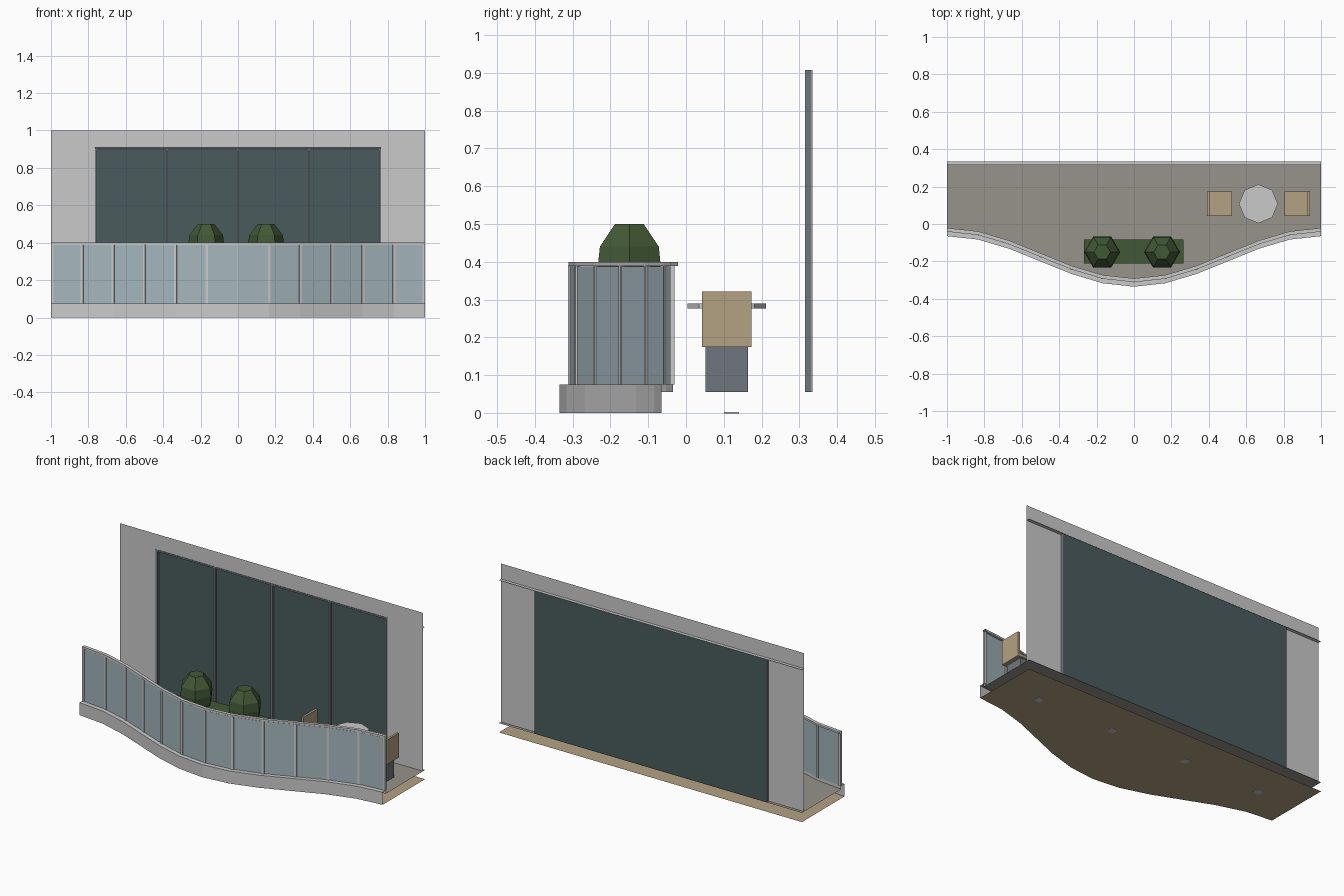
import bpy, bmesh
from math import cos, sin, pi, atan2

cube = bpy.data.objects.get("Cube")
if cube:
    bpy.data.objects.remove(cube, do_unlink=True)


def material(name, *rgb):
    """Flat material from 0-255 display colour."""
    lin = [((c / 255 + 0.055) / 1.055) ** 2.4 for c in rgb] + [1]
    m = bpy.data.materials.new(name)
    m.use_nodes = True
    m.diffuse_color = lin
    bsdf = m.node_tree.nodes["Principled BSDF"]
    bsdf.inputs["Base Color"].default_value = lin
    bsdf.inputs["Roughness"].default_value = 0.8
    return m


PLASTER = material("light plaster", 202, 202, 202)
FLOOR = material("warm grey floor", 151, 147, 139)
WOOD = material("tan wood", 180, 161, 132)
RAIL_GLASS = material("pale blue glass", 165, 183, 190)
WINDOW = material("dark window glass", 74, 91, 92)
METAL = material("slate metal", 112, 117, 125)
LEAF = material("leaf green", 66, 88, 54)


def finish(name, bm, mat):
    bmesh.ops.remove_doubles(bm, verts=bm.verts, dist=1e-5)
    mesh = bpy.data.meshes.new(name)
    bm.to_mesh(mesh)
    bm.free()
    mesh.materials.append(mat)
    ob = bpy.data.objects.new(name, mesh)
    bpy.context.scene.collection.objects.link(ob)
    return ob


def box(name, x, y, z, mat):
    """Box from (low, high) ranges."""
    bm = bmesh.new()
    bmesh.ops.create_cube(bm, size=1)
    for v in bm.verts:
        v.co = [(r[0] + r[1]) / 2 + c * (r[1] - r[0]) for c, r in zip(v.co, (x, y, z))]
    return finish(name, bm, mat)


def sheets(name, quads, mat):
    """Open surface made of flat quads."""
    bm = bmesh.new()
    for q in quads:
        bm.faces.new([bm.verts.new(p) for p in q])
    return finish(name, bm, mat)


def lathe(name, centre, profile, sides, mat):
    """Faceted solid of revolution from (radius, z) rings."""
    bm = bmesh.new()
    rings = [[bm.verts.new((centre[0] + r * cos(2 * pi * i / sides),
                            centre[1] + r * sin(2 * pi * i / sides), z))
              for i in range(sides)] for r, z in profile]
    for a, b in zip(rings, rings[1:]):
        for i in range(sides):
            j = (i + 1) % sides
            bm.faces.new((a[i], a[j], b[j], b[i]))
    bm.faces.new(rings[-1])
    bm.faces.new(rings[0][::-1])
    return finish(name, bm, mat)


# Wavy front edge of the balcony
STEPS = 12
XS = [-1 + 2 * i / STEPS for i in range(STEPS + 1)]
BACK, WALL_Y, FLOOR_Z, KERB_Z = 0.335, 0.315, 0.055, 0.075


def edge(x, shift=0.0):
    return -0.2 - 0.135 * cos(pi * x) + shift


def sweep(name, section, mat):
    """Run an open (shift, z) section along the front edge."""
    quads = []
    for a, b in zip(XS, XS[1:]):
        for (s, z), (t, w) in zip(section, section[1:]):
            quads.append([(a, edge(a, s), z), (b, edge(b, s), z),
                          (b, edge(b, t), w), (a, edge(a, t), w)])
    return sheets(name, quads, mat)


def deck(name, z, shift, mat, up):
    quads = [[(a, edge(a, shift), z), (b, edge(b, shift), z), (b, BACK, z), (a, BACK, z)]
             for a, b in zip(XS, XS[1:])]
    return sheets(name, quads if up else [q[::-1] for q in quads], mat)


# Slab: floor, soffit and kerb, open at the back and ends
deck("floor", FLOOR_Z, 0.03, FLOOR, True)
deck("soffit", 0, 0, WOOD, False)
sweep("kerb", [(0, 0), (0, KERB_Z), (0.03, KERB_Z), (0.03, FLOOR_Z)], PLASTER)
for i, x in enumerate((-0.75, -0.25, 0.25, 0.75)):
    box(f"downlight_{i + 1}", (x - 0.02, x + 0.02), (0.1, 0.14), (0, 0.004), PLASTER).location.z = -0.001

# Railing: handrail, glass panels and posts
sweep("handrail", [(0.024, 0.389), (0.024, 0.4), (0.044, 0.4), (0.044, 0.389), (0.024, 0.389)], PLASTER)
sweep("glass_panels", [(0.027, KERB_Z), (0.027, 0.387), (0.031, 0.387),
                       (0.031, KERB_Z), (0.027, KERB_Z)], RAIL_GLASS)
for i, x in enumerate(XS):
    w = 0.003 if abs(x) < 0.01 else 0.007
    cx = max(-1 + w, min(1 - w, x))
    post = box(f"post_{i + 1}", (-w, w), (-0.006, 0.006), (KERB_Z, 0.39), PLASTER)
    post.location = (cx, edge(cx, 0.029), 0)
    if abs(x) < 0.99:
        post.rotation_euler.z = atan2(0.135 * pi * sin(pi * x), 1)

# Back wall sheet with a wide window opening
WX, WZ = 0.765, 0.908


def upright(x0, x1, z0, z1, y):
    return [(x0, y, z0), (x1, y, z0), (x1, y, z1), (x0, y, z1)]


sheets("back_wall", [upright(-1, -WX, FLOOR_Z, WZ, WALL_Y),
                     upright(WX, 1, FLOOR_Z, WZ, WALL_Y),
                     upright(-1, 1, WZ, 1, WALL_Y)], PLASTER)
sheets("lintel", [[(-1, WALL_Y, WZ), (1, WALL_Y, WZ), (1, BACK, WZ), (-1, BACK, WZ)]], PLASTER)
sheets("window_reveals", [[(x, WALL_Y, FLOOR_Z), (x, BACK, FLOOR_Z), (x, BACK, WZ), (x, WALL_Y, WZ)]
                          for x in (-WX, WX)], PLASTER)
sheets("window_glass", [upright(-WX, WX, FLOOR_Z, WZ, BACK - 0.001)], WINDOW)

# Window frame and mullions
FRAME_Y = (WALL_Y + 0.001, BACK - 0.003)
for i in range(5):
    x = (i - 2) * 0.38
    box(f"mullion_{i + 1}", (x - 0.006, x + 0.006), FRAME_Y, (FLOOR_Z, WZ - 0.001), METAL)
for name, z in (("frame_sill", FLOOR_Z + 0.001), ("frame_head", WZ - 0.012)):
    box(name, (-WX + 0.001, WX - 0.001), FRAME_Y, (z, z + 0.01), METAL)

# Hedge with two faceted bushes
box("hedge", (-0.267, 0.265), (-0.21, -0.082), (FLOOR_Z, 0.33), LEAF)
for name, x in (("right_bush", -0.17), ("left_bush", 0.15)):
    lathe(name, (x, -0.15), [(0.045, 0.29), (0.09, 0.335), (0.096, 0.39), (0.09, 0.44), (0.044, 0.5)], 6, LEAF)

# Table with a chair on either side
TX, TY = 0.665, 0.108
lathe("table_top", (TX, TY), [(0.104, 0.276), (0.104, 0.29)], 8, PLASTER)
lathe("table_leg", (TX, TY), [(0.015, FLOOR_Z), (0.015, 0.276)], 8, METAL)
for name, s in (("right", -1), ("left", 1)):
    def span(a, b):
        return tuple(sorted((TX + s * a, TX + s * b)))
    box(name + "_chair_base", span(0.15, 0.25), (0.052, 0.164), (FLOOR_Z, 0.176), METAL)
    box(name + "_chair_seat", span(0.14, 0.264), (0.042, 0.174), (0.175, 0.192), WOOD)
    box(name + "_chair_back", span(0.262, 0.275), (0.042, 0.174), (0.175, 0.321), WOOD)
